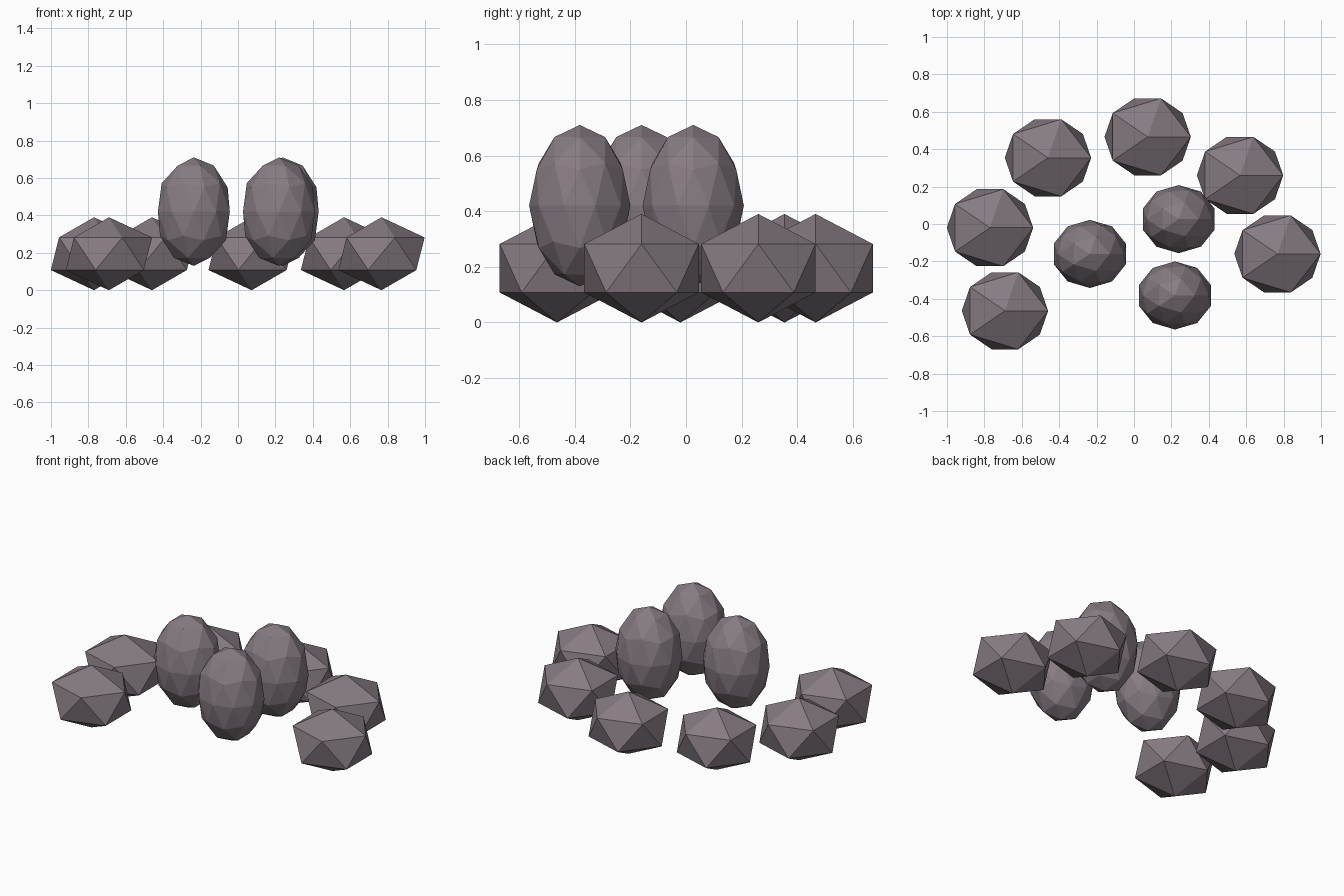
import bpy

if "Cube" in bpy.data.objects:
    bpy.data.objects.remove(bpy.data.objects["Cube"])

stone = bpy.data.materials.new("grey_mauve_stone")
stone.diffuse_color = (0.24, 0.20, 0.225, 1)
stone.use_nodes = True
stone.node_tree.nodes["Principled BSDF"].inputs["Base Color"].default_value = stone.diffuse_color


def rock(name, detail, location, scale):
    """Faceted, stretched icosphere standing upright."""
    bpy.ops.mesh.primitive_ico_sphere_add(subdivisions=detail, radius=1, location=location)
    ob = bpy.context.object
    ob.name = name
    ob.scale = scale
    bpy.ops.object.transform_apply(location=False, rotation=False, scale=True)
    ob.data.materials.append(stone)
    return ob


# Low stones in a broken ring
ring = [(0.767, -0.16), (0.567, 0.26), (0.073, 0.466),
        (-0.46, 0.354), (-0.77, -0.02), (-0.69, -0.464)]
for i, (x, y) in enumerate(ring, 1):
    rock(f"ring_stone_{i}", 1, (x, y, 0.195), (0.258, 0.242, 0.195))

# Tall egg-shaped stones in the middle
eggs = [(-0.236, -0.16), (0.239, 0.026), (0.219, -0.382)]
for i, (x, y) in enumerate(eggs, 1):
    rock(f"tall_stone_{i}", 2, (x, y, 0.42), (0.202, 0.182, 0.29))
